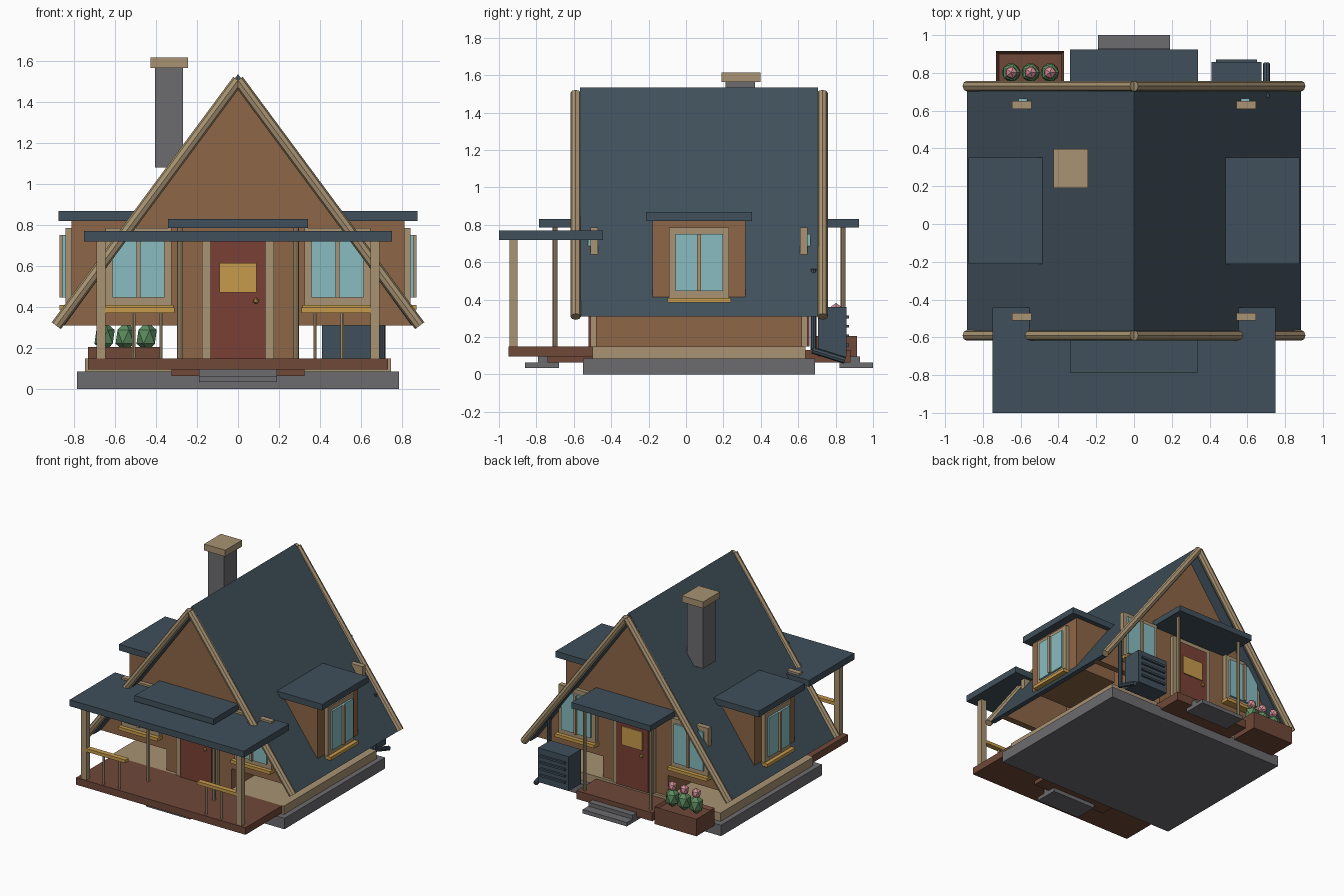
import bpy, bmesh, math
from mathutils import Vector

if "Cube" in bpy.data.objects:
    bpy.data.objects.remove(bpy.data.objects["Cube"])

CY = 0.07            # middle of the house along y
APEX, SLOPE = 1.505, 1.351   # roof line: z = APEX - SLOPE * |x|


def lin(c):
    c /= 255
    return c / 12.92 if c <= 0.04045 else ((c + 0.055) / 1.055) ** 2.4


def mat(name, r, g, b):
    m = bpy.data.materials.new(name)
    m.diffuse_color = (lin(r), lin(g), lin(b), 1)
    m.use_nodes = True
    m.node_tree.nodes["Principled BSDF"].inputs["Base Color"].default_value = m.diffuse_color
    return m


SLATE = mat("slate blue", 64, 80, 91)
WOOD = mat("wall brown", 141, 102, 70)
TRIM = mat("tan trim", 168, 147, 114)
STONE = mat("stone grey", 108, 108, 112)
DECK = mat("dark deck brown", 112, 72, 56)
RED = mat("door red", 122, 64, 54)
GLASS = mat("window blue", 136, 188, 192)
GOLD = mat("gold", 198, 155, 75)
GREEN = mat("leaf green", 92, 140, 95)
PINK = mat("flower pink", 215, 145, 155)


def finish(name, bm, m):
    bmesh.ops.recalc_face_normals(bm, faces=bm.faces)
    me = bpy.data.meshes.new(name)
    bm.to_mesh(me)
    bm.free()
    me.materials.append(m)
    ob = bpy.data.objects.new(name, me)
    bpy.context.collection.objects.link(ob)
    return ob


def box(name, x, y, z, m):
    """Box from (min, max) ranges."""
    bm = bmesh.new()
    bmesh.ops.create_cube(bm, size=1)
    for v in bm.verts:
        v.co = [r[0] if c < 0 else r[1] for c, r in zip(v.co, (x, y, z))]
    return finish(name, bm, m)


def prism(name, pts, y, m):
    """Extrude an (x, z) outline along y."""
    bm = bmesh.new()
    f = bm.faces.new([bm.verts.new((px, y[0], pz)) for px, pz in pts])
    ext = bmesh.ops.extrude_face_region(bm, geom=[f])["geom"]
    vs = [g for g in ext if isinstance(g, bmesh.types.BMVert)]
    bmesh.ops.translate(bm, vec=(0, y[1] - y[0], 0), verts=vs)
    return finish(name, bm, m)


def rod(name, a, b, r, m, sides=8):
    a, b = Vector(a), Vector(b)
    bm = bmesh.new()
    bmesh.ops.create_cone(bm, cap_ends=True, segments=sides, radius1=r, radius2=r, depth=(b - a).length)
    ob = finish(name, bm, m)
    ob.location = (a + b) / 2
    ob.rotation_euler = (b - a).to_track_quat('Z', 'Y').to_euler()
    return ob


def ball(name, loc, r, hz, m):
    bm = bmesh.new()
    bmesh.ops.create_icosphere(bm, subdivisions=1, radius=1)
    for v in bm.verts:
        v.co = Vector((v.co.x * r, v.co.y * r, v.co.z * hz)) + Vector(loc)
    return finish(name, bm, m)


def wall_box(name, place, u, out, z, m):
    """Box on a wall: u runs along the wall, out is distance from it."""
    axis, wall, sign, mid = place
    o = sorted(wall + sign * d for d in out)
    along = (mid + u[0], mid + u[1])
    return box(name, *((o, along) if axis == 'x' else (along, o)), z, m)


def window(name, place):
    wall_box(name + "_casing", place, (-0.16, 0.16), (-0.01, 0.03), (0.41, 0.785), TRIM)
    wall_box(name + "_glass", place, (-0.127, 0.127), (0, 0.045), (0.447, 0.75), GLASS)
    wall_box(name + "_mullion", place, (-0.01, 0.01), (0, 0.06), (0.447, 0.75), TRIM)
    wall_box(name + "_sill", place, (-0.17, 0.17), (-0.01, 0.06), (0.385, 0.41), GOLD)


# Foundation, floor and inner core
box("foundation", (-0.785, 0.785), (-0.55, 0.69), (0, 0.085), STONE)
box("floor", (-0.745, 0.745), (-0.5, 0.64), (0.085, 0.15), TRIM)
box("core_walls", (-0.28, 0.28), (-0.48, 0.62), (0.15, 1.1), WOOD)

# Roof panels, with a shared ridge
ht = 0.03            # half of the vertical thickness
ex = 0.885
prism("roof", [(-ex, 0.31), (0, APEX + ht), (ex, 0.31), (ex - 0.04, 0.31), (0, APEX - ht), (-ex + 0.04, 0.31)],
      (-0.567, 0.705), SLATE)

for end, s in (("front", -1), ("back", 1)):
    wall = CY + s * 0.55
    place = ('y', wall, s, 0)
    # Gable wall and round barge beams
    prism(end + "_gable", [(-0.865, 0.31), (0.865, 0.31), (0, 1.485)], sorted((wall, wall - s * 0.05)), WOOD)
    by = CY + s * 0.66
    for sx in (-1, 1):
        rod(end + "_barge_beam", (sx * 0.885, by, 0.309), (0, by, APEX), 0.028, TRIM)
        window(end + "_window", ('y', wall, s, sx * 0.485))
        rod(end + "_canopy_post", (sx * 0.283, CY + s * 0.77, 0.1), (sx * 0.283, CY + s * 0.77, 0.79), 0.013, TRIM)
    # Door
    wall_box(end + "_door_frame", place, (-0.175, 0.175), (0, 0.03), (0.15, 0.76), TRIM)
    wall_box(end + "_door", place, (-0.135, 0.135), (0, 0.04), (0.15, 0.725), RED)
    wall_box(end + "_door_pane", place, (-0.09, 0.09), (0.035, 0.048), (0.47, 0.615), GOLD)
    ball(end + "_door_knob", (-s * 0.088, wall + s * 0.055, 0.43), 0.016, 0.016, GOLD)
    # Canopy, landing and steps
    wall_box(end + "_canopy", place, (-0.34, 0.34), (-0.03, 0.305), (0.785, 0.83), SLATE)
    wall_box(end + "_landing", place, (-0.325, 0.325), (0.02, 0.26), (0.065, 0.13), DECK)
    wall_box(end + "_upper_step", place, (-0.19, 0.19), (0.2, 0.31), (0.065, 0.095), STONE)
    wall_box(end + "_lower_step", place, (-0.19, 0.19), (0.2, 0.38), (0.035, 0.065), STONE)

# Side dormers
for side, s in (("left", -1), ("right", 1)):
    box(side + "_dormer", sorted((s * 0.45, s * 0.81)), (-0.18, 0.317), (0.41, 0.825), WOOD)
    box(side + "_dormer_roof", sorted((s * 0.485, s * 0.875)), (-0.213, 0.353), (0.82, 0.868), SLATE)
    window(side + "_dormer_window", ('x', s * 0.81, s, CY))

# Front porch with railings
box("porch_deck", (-0.73, 0.73), (-0.95, -0.5), (0.095, 0.15), DECK)
box("porch_roof", (-0.75, 0.75), (-1, -0.443), (0.72, 0.77), SLATE)
for s in (-1, 1):
    box("porch_post", sorted((s * 0.645, s * 0.69)), (-0.945, -0.9), (0.15, 0.72), TRIM)
    box("porch_rail", sorted((s * 0.31, s * 0.685)), (-0.945, -0.905), (0.372, 0.397), GOLD)
    for x in (0.375, 0.508):
        rod("porch_baluster", (s * x, -0.925, 0.15), (s * x, -0.925, 0.38), 0.009, TRIM, 6)

# Chimney
box("chimney", (-0.405, -0.268), (0.21, 0.37), (1.08, 1.57), STONE)
box("chimney_cap", (-0.425, -0.243), (0.19, 0.397), (1.565, 1.615), TRIM)

# Planter with sunken bed and three flowering shrubs
planter = box("planter", (-0.73, -0.37), (0.69, 0.915), (0.07, 0.205), DECK)
bm = bmesh.new()
bm.from_mesh(planter.data)
top = max(bm.faces, key=lambda f: f.calc_center_median().z)
bmesh.ops.inset_region(bm, faces=[top], thickness=0.02)
bmesh.ops.translate(bm, vec=(0, 0, -0.02), verts=top.verts)
bm.to_mesh(planter.data)
bm.free()
for x in (-0.65, -0.547, -0.445):
    ball("shrub", (x, 0.802, 0.255), 0.055, 0.075, GREEN)
    ball("flower", (x, 0.802, 0.342), 0.036, 0.04, PINK)

# Outdoor cooling unit with louvres
box("cooling_unit", (0.41, 0.675), (0.705, 0.857), (0.095, 0.362), SLATE)
for i in range(4):
    box("cooling_unit_louvre", (0.435, 0.65), (0.85, 0.872), (0.15 + i * 0.05, 0.165 + i * 0.05), SLATE)

# Downpipe with kicked-out foot
rod("downpipe", (0.702, 0.682, 0.13), (0.702, 0.682, 0.565), 0.016, SLATE)
rod("downpipe_foot", (0.702, 0.675, 0.13), (0.702, 0.85, 0.075), 0.018, SLATE)
